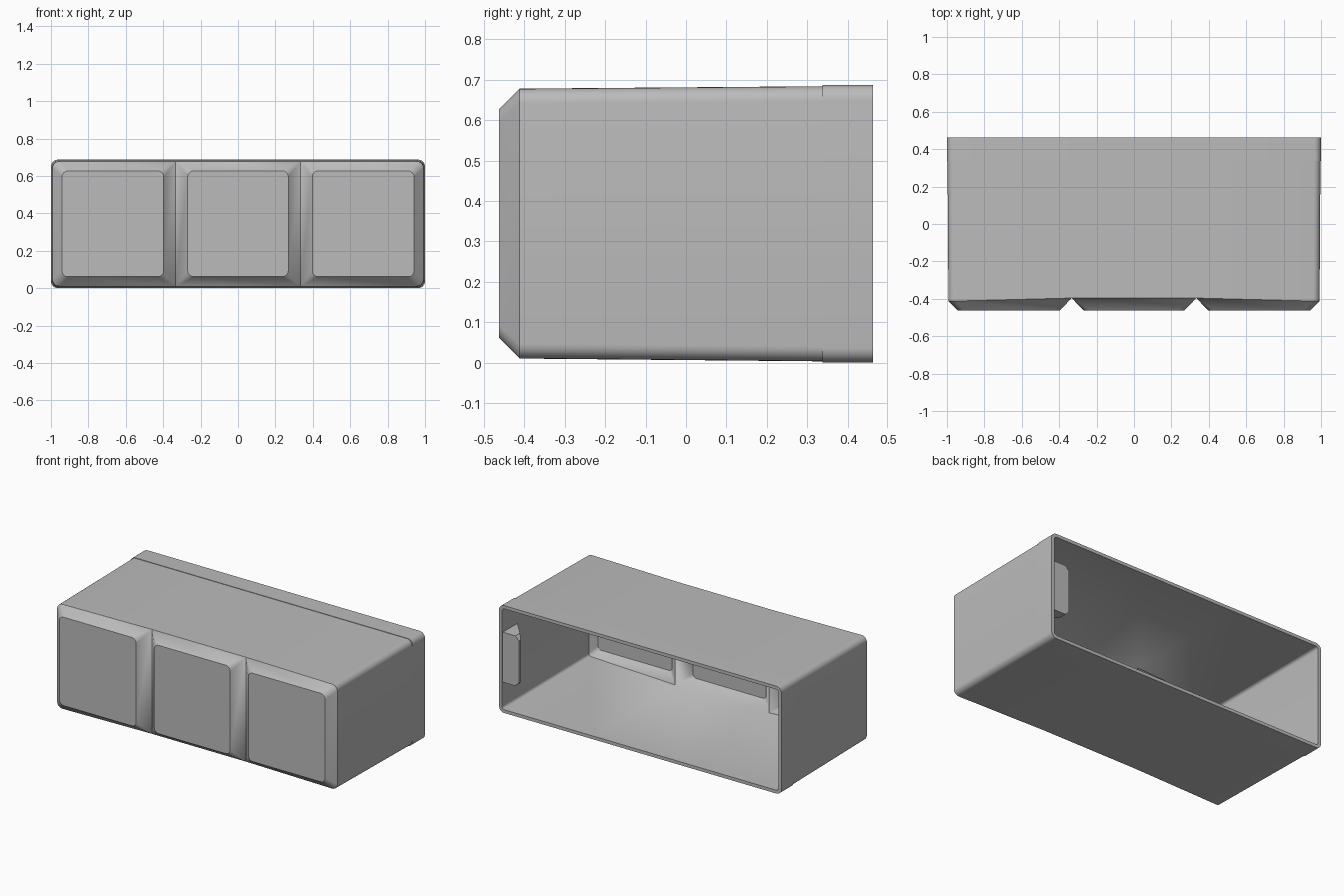
import bpy, bmesh, math

if "Cube" in bpy.data.objects:
    bpy.data.objects.remove(bpy.data.objects["Cube"])

GROOVE = 0.333      # x of the two vertical grooves
SEG = 6             # segments per rounded corner

grey = bpy.data.materials.new("grey plastic")
grey.diffuse_color = (0.5, 0.5, 0.5, 1)
grey.use_nodes = True
grey.node_tree.nodes["Principled BSDF"].inputs["Base Color"].default_value = grey.diffuse_color


def finish(name, bm, angle=30):
    bmesh.ops.remove_doubles(bm, verts=bm.verts, dist=1e-5)
    bmesh.ops.recalc_face_normals(bm, faces=bm.faces)
    me = bpy.data.meshes.new(name)
    bm.to_mesh(me)
    bm.free()
    me.materials.append(grey)
    ob = bpy.data.objects.new(name, me)
    bpy.context.collection.objects.link(ob)
    bpy.context.view_layer.objects.active = ob
    ob.select_set(True)
    bpy.ops.object.shade_smooth_by_angle(angle=math.radians(angle))
    ob.select_set(False)
    return ob


def rounded(x0, x1, z0, z1, r_left, r_right):
    """Rounded rectangle in x/z, counter-clockwise from the lower right corner."""
    pts = []
    corners = ((x1, z0, -1, 1, r_right, -90), (x1, z1, -1, -1, r_right, 0),
               (x0, z1, 1, -1, r_left, 90), (x0, z0, 1, 1, r_left, 180))
    for cx, cz, sx, sz, r, start in corners:
        for i in range(SEG + 1):
            a = math.radians(start + 90 * i / SEG)
            pts.append((cx + sx * r + r * math.cos(a), cz + sz * r + r * math.sin(a)))
    return pts


def quad(bm, pts):
    unique = []
    for p in pts:
        if all((sum((a - b) ** 2 for a, b in zip(p, q))) > 1e-11 for q in unique):
            unique.append(p)
    if len(unique) > 2:
        bm.faces.new([bm.verts.new(p) for p in unique])


def front(cell, s):
    """Flat pad outline and outer edge of one front cell of the skin s."""
    left = -s["hx"] if cell == -1 else (-GROOVE if cell == 0 else GROOVE)
    right = s["hx"] if cell == 1 else (GROOVE if cell == 0 else -GROOVE)
    inset = [s["chamfer"] if abs(e) > 0.5 else s["groove"] for e in (left, right)]
    radii = [s["r"] if abs(e) > 0.5 else 0 for e in (left, right)]
    z0, z1, c = s["z0"], s["z1"], s["chamfer"]
    pad = [(x, s["y"], z) for x, z in
           rounded(left + inset[0], right - inset[1], z0 + c, z1 - c, s["rp"], s["rp"])]
    edge = [(x, s["yg"] if abs(abs(x) - GROOVE) < 1e-4 else s["yc"], z)
            for x, z in rounded(left, right, z0, z1, *radii)]
    return pad, edge


def spread(p, s, row):
    """Moves an edge point back to the section row = (y, half width, bottom, top)."""
    y, hx, z0, z1 = row
    t = (p[2] - s["z0"]) / (s["z1"] - s["z0"])
    return (p[0] / s["hx"] * hx, y, z0 + t * (z1 - z0))


outer = dict(hx=0.992, z0=0.010, z1=0.678, y=-0.463, yc=-0.412, yg=-0.396,
             chamfer=0.051, groove=0.064, r=0.036, rp=0.032)
inner = dict(hx=0.970, z0=0.032, z1=0.656, y=-0.441, yc=-0.403, yg=-0.365,
             chamfer=0.038, groove=0.074, r=0.018, rp=0.024)
# Tapered sides, small step up to the rear band
outer_rows = [(0.338, 0.997, 0.003, 0.684), (0.338, 1.0, 0.0, 0.687), (0.463, 1.0, 0.0, 0.687)]
inner_rows = [(0.463, 0.979, 0.021, 0.666)]

# Hollow housing, open at the back, with three raised pads in front
bm = bmesh.new()
for cell in (-1, 0, 1):
    pad_o, edge_o = front(cell, outer)
    pad_i, edge_i = front(cell, inner)
    n = len(edge_o)
    for pad, edge in ((pad_o, edge_o), (pad_i, edge_i)):
        quad(bm, pad)
        for i in range(n):
            j = (i + 1) % n
            quad(bm, (pad[i], pad[j], edge[j], edge[i]))
    # Strips running back outside, over the rim and forward inside
    chains = [[a] + [spread(a, outer, r) for r in outer_rows]
              + [spread(b, inner, r) for r in inner_rows] + [b]
              for a, b in zip(edge_o, edge_i)]
    for i in range(n):
        j = (i + 1) % n
        a, b = edge_o[i], edge_o[j]
        if abs(a[0] - b[0]) < 1e-4 and abs(abs(a[0]) - GROOVE) < 1e-4:
            continue                      # groove side, shared with the next cell
        for k in range(len(chains[i]) - 1):
            quad(bm, (chains[i][k], chains[j][k], chains[j][k + 1], chains[i][k + 1]))
finish("housing", bm)

# Wedge shaped catch on the inner right wall
bm = bmesh.new()
wall, tip, cut = 0.985, 0.865, 0.025
profile = [(wall, 0.19), (tip + cut, 0.19), (tip, 0.19 + cut),
           (tip, 0.51 - cut), (tip + cut, 0.51), (wall, 0.51)]
back = [bm.verts.new((x, 0.455, z)) for x, z in profile]
slope = [bm.verts.new((x, 0.30 + (wall - x) / (wall - tip) * 0.135, z)) for x, z in profile]
bm.faces.new(back)
bm.faces.new(slope)
for i in range(6):
    j = (i + 1) % 6
    bm.faces.new((back[i], back[j], slope[j], slope[i]))
finish("catch", bm)
